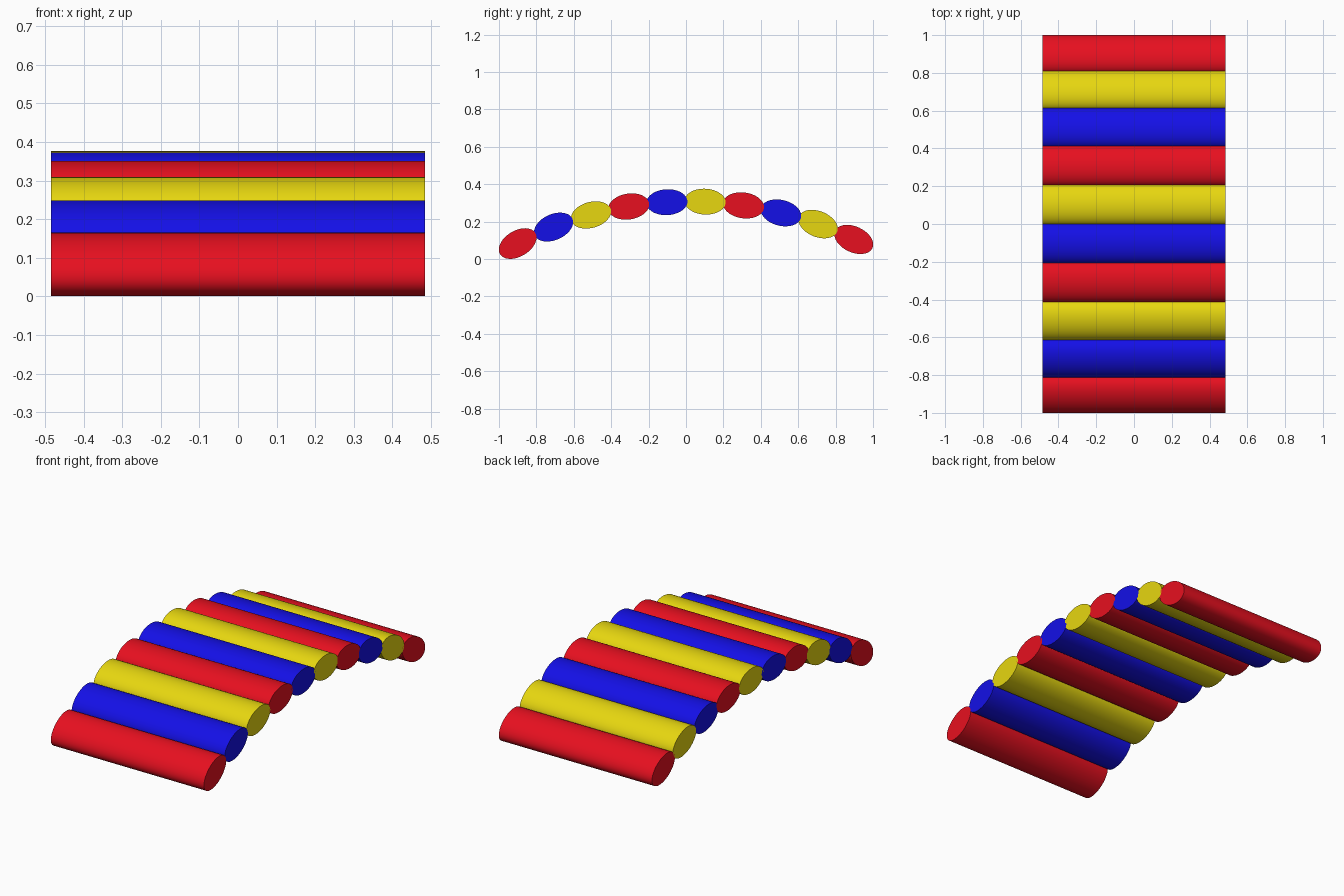
import bpy
from math import radians

if "Cube" in bpy.data.objects:
    bpy.data.objects.remove(bpy.data.objects["Cube"])

HALF_LENGTH = 0.485
A, B = 0.11, 0.069   # half width and half height of the oval section


def material(name, rgb):
    m = bpy.data.materials.new(name)
    m.diffuse_color = (*rgb, 1)
    m.use_nodes = True
    m.node_tree.nodes["Principled BSDF"].inputs["Base Color"].default_value = m.diffuse_color
    return m


RED = material("red", (0.80, 0.005, 0.014))
BLUE = material("blue", (0.007, 0.005, 0.80))
YELLOW = material("yellow", (0.80, 0.68, 0.005))

# Arched row of oval rollers: y, z, tilt in degrees, colour
rollers = [
    (-0.900, 0.083, 31, RED),
    (-0.708, 0.171, 24, BLUE),
    (-0.508, 0.236, 16, YELLOW),
    (-0.306, 0.281, 9, RED),
    (-0.102, 0.304, 3, BLUE),
    (0.102, 0.307, -3, YELLOW),
    (0.308, 0.287, -8, RED),
    (0.508, 0.247, -14, BLUE),
    (0.706, 0.187, -22, YELLOW),
    (0.897, 0.105, -25, RED),
]

for i, (y, z, tilt, mat) in enumerate(rollers, 1):
    # Cylinder baked to lie along x, then flattened and tilted
    bpy.ops.mesh.primitive_cylinder_add(vertices=48, radius=1, depth=2 * HALF_LENGTH,
                                        rotation=(0, radians(90), 0))
    ob = bpy.context.object
    ob.name = f"roller_{i}"
    bpy.ops.object.transform_apply(location=False, rotation=True, scale=False)
    ob.scale = (1, A, B)
    bpy.ops.object.transform_apply(location=False, rotation=False, scale=True)
    ob.rotation_euler = (radians(tilt), 0, 0)
    ob.location = (0, y, z)
    ob.data.materials.append(mat)
    bpy.ops.object.shade_smooth_by_angle(angle=radians(30))
